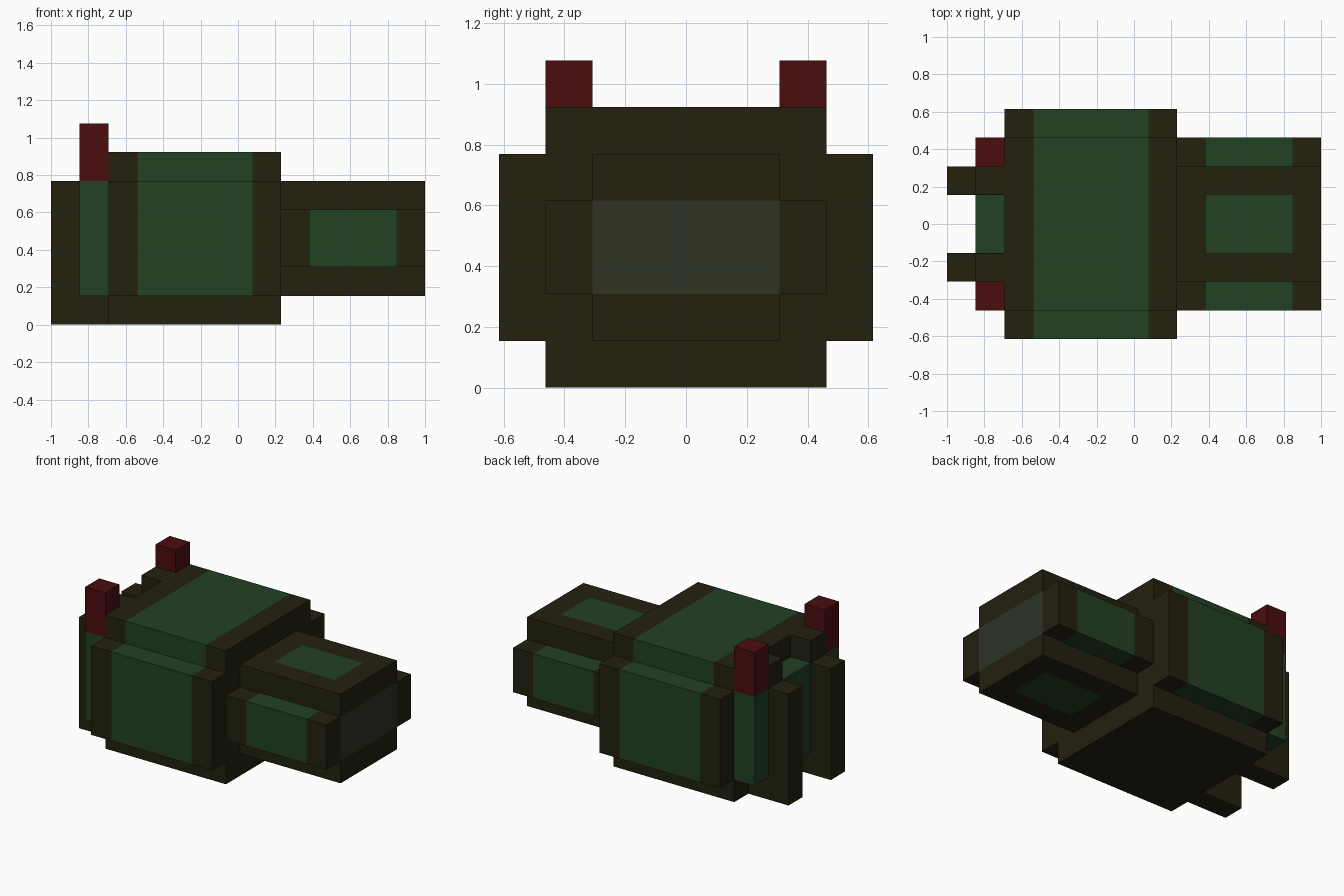
import bpy, bmesh
from mathutils import Vector

if "Cube" in bpy.data.objects:
    bpy.data.objects.remove(bpy.data.objects["Cube"], do_unlink=True)

U = 2 / 13          # one block
X0 = -6.5           # block coordinate of the tail end


def material(name, rgb):
    m = bpy.data.materials.new(name)
    m.use_nodes = True
    m.diffuse_color = (*rgb, 1)
    bsdf = m.node_tree.nodes["Principled BSDF"]
    bsdf.inputs["Base Color"].default_value = (*rgb, 1)
    bsdf.inputs["Roughness"].default_value = 0.9
    return m


DARK = material("dark olive", (0.0165, 0.0148, 0.0046))
GREEN = material("forest green", (0.0165, 0.0525, 0.0172))
RED = material("deep red", (0.0704, 0.0040, 0.0048))
GLASS = material("grey green", (0.0262, 0.0331, 0.0176))


def finish(name, bm, mats, rule=None):
    """Colour faces by rule (in block units), then scale and place the mesh."""
    bmesh.ops.recalc_face_normals(bm, faces=bm.faces[:])
    bm.normal_update()
    if rule:
        for f in bm.faces:
            f.material_index = rule(f.calc_center_median(), f.normal)
    for v in bm.verts:
        v.co = Vector((v.co.x + X0, v.co.y, v.co.z)) * U
    mesh = bpy.data.meshes.new(name)
    bm.to_mesh(mesh)
    bm.free()
    for m in mats:
        mesh.materials.append(m)
    ob = bpy.data.objects.new(name, mesh)
    bpy.context.collection.objects.link(ob)
    return ob


def cross_prism(xs, inner, zs):
    """Cross-shaped section, one block of step at each corner, run along x."""
    bm = bmesh.new()
    ys = [-inner - 1, -inner, inner, inner + 1]
    outline = [(1, 0), (2, 0), (2, 1), (3, 1), (3, 2), (2, 2),
               (2, 3), (1, 3), (1, 2), (0, 2), (0, 1), (1, 1)]
    rings = [{p: bm.verts.new((x, ys[p[0]], zs[p[1]])) for p in outline} for x in xs]
    for a, b in zip(rings, rings[1:]):
        for p, q in zip(outline, outline[1:] + outline[:1]):
            bm.faces.new((a[p], a[q], b[q], b[p]))
    for ring in (rings[0], rings[-1]):
        for i, j in ((1, 0), (0, 1), (1, 1), (2, 1), (1, 2)):
            bm.faces.new([ring[p] for p in ((i, j), (i + 1, j), (i + 1, j + 1), (i, j + 1))])
    return bm


def side_prism(name, points, y0, y1, mat):
    """Outline in x and z, extruded across y."""
    bm = bmesh.new()
    a, b = ([bm.verts.new((x, y, z)) for x, z in points] for y in (y0, y1))
    bm.faces.new(a)
    bm.faces.new(b[::-1])
    n = len(points)
    for i in range(n):
        k = (i + 1) % n
        bm.faces.new((a[i], a[k], b[k], b[i]))
    return finish(name, bm, [mat])


def block(name, x, y, z, mat):
    pts = [(x[0], z[0]), (x[1], z[0]), (x[1], z[1]), (x[0], z[1])]
    return side_prism(name, pts, y[0], y[1], mat)


# Main hull: green band around everything above the bottom slab
hull = cross_prism([2, 3, 7, 8], 3, [0, 1, 5, 6])
finish("main_hull", hull, [DARK, GREEN],
       lambda c, n: int(3 < c.x < 7 and c.z > 0.9 and abs(n.x) < 0.5))

# Nose: green side pods, top and bottom panels, and a pale end window
nose = cross_prism([8, 9, 12, 13], 2, [1, 2, 4, 5])
for y in (-1, 1):
    flats = [f for f in nose.faces
             if len({round(v.co.z, 3) for v in f.verts}) == 1
             and abs(f.calc_center_median().z - 3) > 1.5]
    geom = flats + list({e for f in flats for e in f.edges}) + list({v for f in flats for v in f.verts})
    bmesh.ops.bisect_plane(nose, geom=geom, plane_co=(0, y, 0), plane_no=(0, 1, 0))


def nose_colour(c, n):
    if n.x > 0.5 and abs(c.y) < 2 and 2 < c.z < 4:
        return 2
    if 9 < c.x < 12 and abs(n.x) < 0.5:
        panel = abs(n.z) > 0.5 and abs(c.y) < 1
        pod = abs(c.y) > 2.1
        return int(panel or pod)
    return 0


finish("nose", nose, [DARK, GREEN, GLASS], nose_colour)

# Tail: centre panel between the fins
block("tail_panel", (1, 2), (-1, 1), (1, 5), GREEN)

# Tail: fins, outer columns and red posts on both sides
fin = [(0, 0), (2, 0), (2, 6), (1, 6), (1, 5), (0, 5)]
for side, s in (("front", -1), ("back", 1)):
    near, far = sorted((s * 1, s * 2)), sorted((s * 2, s * 3))
    side_prism(side + "_tail_fin", fin, *near, DARK)
    block(side + "_tail_column", (1, 2), far, (1, 5), GREEN)
    block(side + "_red_post", (1, 2), far, (5, 7), RED)
